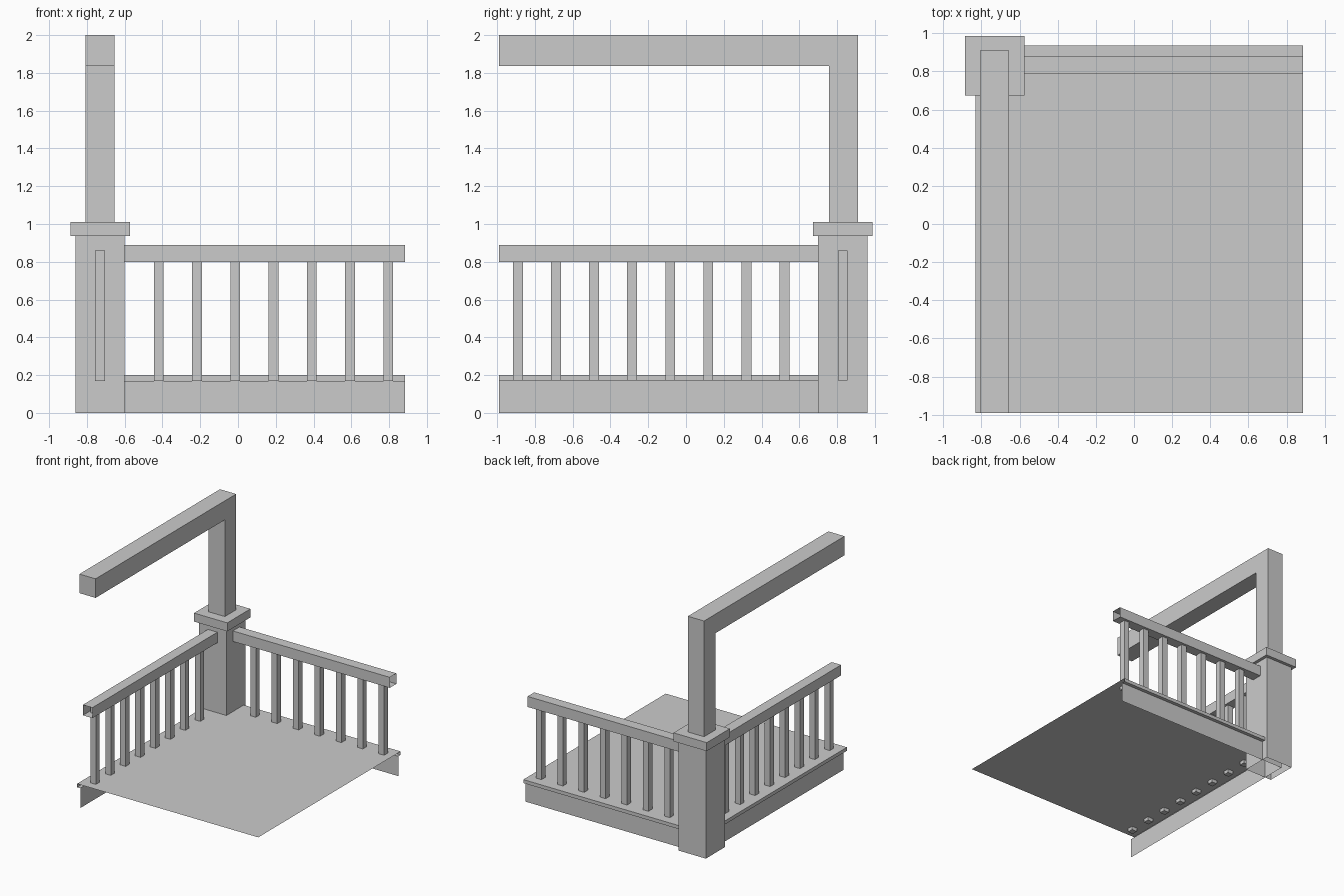
import bpy, bmesh
from mathutils import Vector

if "Cube" in bpy.data.objects:
    bpy.data.objects.remove(bpy.data.objects["Cube"])


def boxes(name, specs, drop=()):
    """Joined boxes (x0,x1,y0,y1,z0,z1); drop lists outward axes whose faces stay open."""
    bm = bmesh.new()
    for x0, x1, y0, y1, z0, z1 in specs:
        geo = bmesh.ops.create_cube(bm, size=1)
        for v in geo["verts"]:
            v.co = ((x0 + x1) / 2 + v.co.x * (x1 - x0),
                    (y0 + y1) / 2 + v.co.y * (y1 - y0),
                    (z0 + z1) / 2 + v.co.z * (z1 - z0))
    bm.normal_update()
    gone = [f for f in bm.faces if any(f.normal.dot(Vector(d)) > 0.9 for d in drop)]
    bmesh.ops.delete(bm, geom=gone, context='FACES')
    finish(bm, name)


def finish(bm, name):
    me = bpy.data.meshes.new(name)
    bm.to_mesh(me)
    bm.free()
    ob = bpy.data.objects.new(name, me)
    bpy.context.collection.objects.link(ob)


LEFT, RIGHT, FRONT, BACK = -0.83, 0.885, -0.99, 0.935
PX, PY = -0.73, 0.83          # corner post axis

# Deck sheet with a folded lip and skirt along the left and back edges
bm = bmesh.new()
rows = []
for inset, z in ((None, 0.2), (0, 0.2), (0, 0.17), (0.03, 0.17), (0.03, 0)):
    if inset is None:
        continue
    x, y = LEFT + inset, BACK - inset
    rows.append([bm.verts.new(p) for p in ((x, FRONT, z), (x, y, z), (RIGHT, y, z))])
front_corner = bm.verts.new((RIGHT, FRONT, 0.2))
bm.faces.new((rows[0][0], front_corner, rows[0][2], rows[0][1]))
for a, b in zip(rows, rows[1:]):
    for i in range(2):
        bm.faces.new((a[i], a[i + 1], b[i + 1], b[i]))
finish(bm, "deck")

# Corner post, open underneath, with its cap
boxes("post_base", [(PX - .13, PX + .13, PY - .13, PY + .13, 0, .94)],
      [(0, 0, -1), (0, 0, 1)])
boxes("post_cap", [(PX - .157, PX + .157, PY - .157, PY + .157, .937, 1.01)])

# Upper post and overhead beam as one extruded L profile
bm = bmesh.new()
profile = [(.757, 1.01), (.91, 1.01), (.91, 2), (FRONT, 2), (FRONT, 1.837), (.757, 1.837)]
face = bm.faces.new([bm.verts.new((-.808, y, z)) for y, z in profile])
ext = bmesh.ops.extrude_face_region(bm, geom=[face], use_keep_orig=True)
for v in ext["geom"]:
    if isinstance(v, bmesh.types.BMVert):
        v.co.x = -.655
bmesh.ops.recalc_face_normals(bm, faces=bm.faces)
finish(bm, "upper_post_and_beam")

# Hand rails, open at both ends
boxes("left_rail", [(PX - .045, PX + .045, FRONT, .70, .80, .89)],
      [(0, 1, 0), (0, -1, 0)])
boxes("back_rail", [(-.60, RIGHT, PY - .042, PY + .048, .80, .89)],
      [(1, 0, 0), (-1, 0, 0)])

# Balusters, running slightly through the deck and into the rails
h = .026
boxes("left_balusters", [(PX - h, PX + h, y - h, y + h, .17, .86)
                         for y in (-.89 + .2016 * i for i in range(8))])
boxes("back_balusters", [(x - h, x + h, PY - h, PY + h, .17, .86)
                         for x in (-.42 + .2025 * i for i in range(7))])
